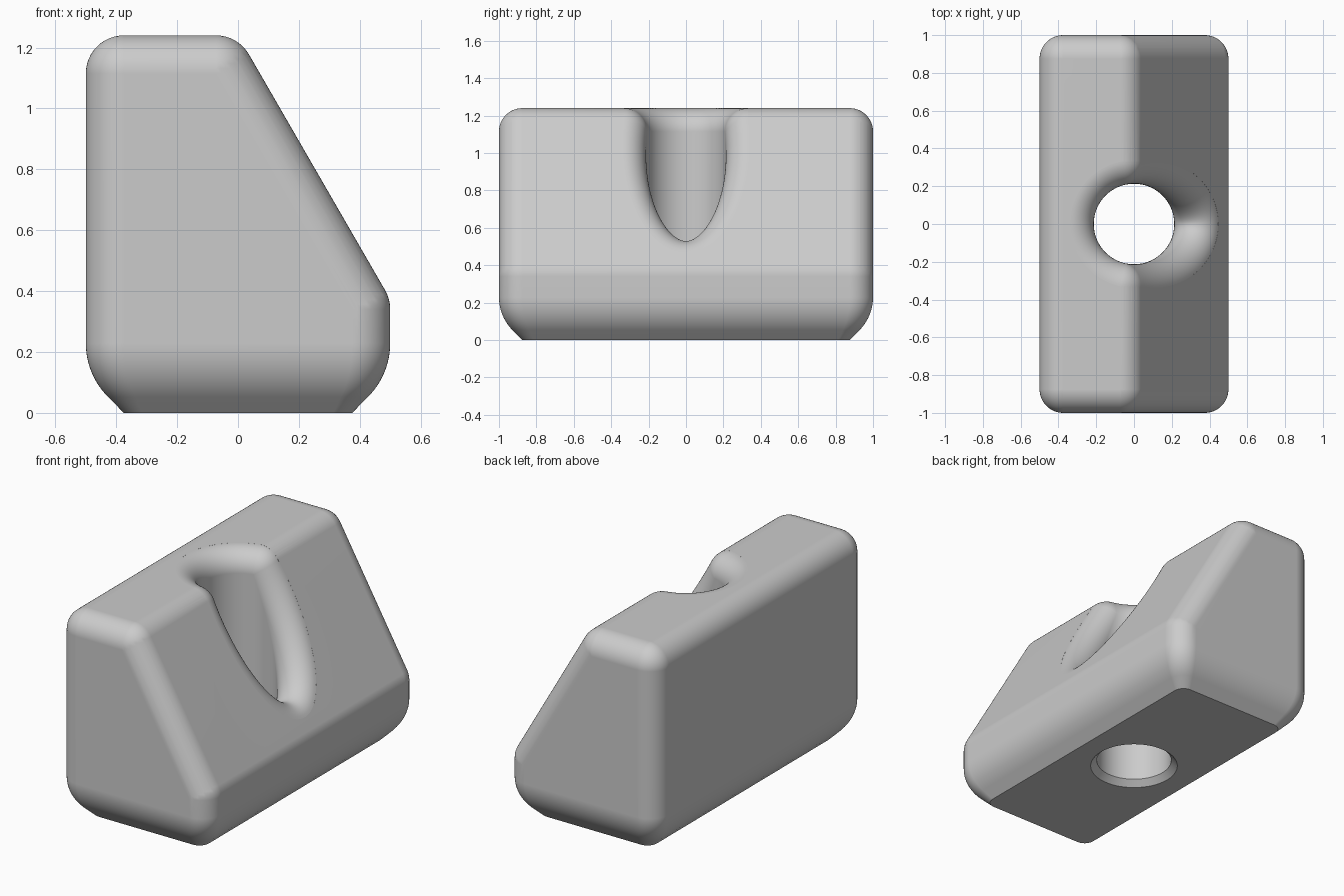
import bpy, bmesh
from math import sin, cos, acos, pi, radians
from mathutils import Vector

cube = bpy.data.objects.get("Cube")
if cube:
    bpy.data.objects.remove(cube, do_unlink=True)

R = 0.125                       # edge rounding radius
HX, HY, TOP = 0.5, 1.0, 1.24    # half width, half length, height
HOLE = 0.213                    # bore radius
UP = Vector((0, 0, 1))
SLOPE = Vector((cos(radians(30)), 0, 0.5))   # normal of the sloped face
SLOPE_D = SLOPE.z * TOP                      # slope plane passes through x = 0 at the top


def slope_height(x):
    """Height of the slope plane sunk by the rounding radius."""
    return (SLOPE_D - R - SLOPE.x * x) / SLOPE.z


def make_object(name, bm):
    mesh = bpy.data.meshes.new(name)
    bm.to_mesh(mesh)
    bm.free()
    obj = bpy.data.objects.new(name, mesh)
    bpy.context.collection.objects.link(obj)
    return obj


grey = bpy.data.materials.new("plain_grey")
grey.use_nodes = True
colour = (0.6, 0.6, 0.6, 1)
grey.diffuse_color = colour
grey.node_tree.nodes["Principled BSDF"].inputs["Base Color"].default_value = colour

# Wedge body: hull of corner balls and rounded bottom outlines
kink_x = (SLOPE_D - R - SLOPE.z * (TOP - R)) / SLOPE.x
bm = bmesh.new()
corners = [(R - HX, TOP - R), (kink_x, TOP - R), (HX - R, slope_height(HX - R))]
for x, z in corners:
    for side in (-1, 1):
        ball = bmesh.ops.create_uvsphere(bm, u_segments=48, v_segments=24, radius=R)
        bmesh.ops.translate(bm, verts=ball["verts"], vec=(x, side * (HY - R), z))

BOTTOM_R = 0.25
rings = []
for i in range(13):
    a = radians(45) * i / 12
    rings.append((BOTTOM_R * (1 - cos(a)), 0.229 - BOTTOM_R * sin(a)))
rings.append((R, 0))
for inset, z in rings:
    r = R - inset / 2
    for sx in (-1, 1):
        for sy in (-1, 1):
            for i in range(13):
                a = pi / 2 * i / 12
                bm.verts.new((sx * (HX - inset - r + r * cos(a)),
                              sy * (HY - inset - r + r * sin(a)), z))
hull = bmesh.ops.convex_hull(bm, input=bm.verts)
loose = set(hull["geom_interior"]) | set(hull["geom_unused"])
bmesh.ops.delete(bm, geom=[g for g in loose if isinstance(g, bmesh.types.BMVert)], context='VERTS')
bmesh.ops.delete(bm, geom=[v for v in bm.verts if not v.link_faces], context='VERTS')
bmesh.ops.remove_doubles(bm, verts=bm.verts, dist=0.0005)
bmesh.ops.dissolve_limit(bm, angle_limit=radians(0.3), verts=bm.verts, edges=bm.edges)
bmesh.ops.recalc_face_normals(bm, faces=bm.faces)
body = make_object("wedge_body", bm)
body.data.materials.append(grey)

# Bore cutter: chamfered bottom, straight wall and a rolled rim over both upper faces
path_r = HOLE + R
kink = acos(kink_x / path_r)
columns = []
for i in range(65):
    columns.append((-kink + 2 * kink * i / 64, SLOPE))
for i in range(1, 12):
    columns.append((kink, SLOPE.slerp(UP, i / 12)))
for i in range(49):
    columns.append((kink + (2 * pi - 2 * kink) * i / 48, UP))
for i in range(1, 12):
    columns.append((-kink, UP.slerp(SLOPE, i / 12)))

CHAMFER = 0.035
bm = bmesh.new()
grid = []
for angle, normal in columns:
    out = Vector((cos(angle), sin(angle), 0))
    centre = out * path_r
    centre.z = min(TOP - R, slope_height(centre.x))
    points = [out * (HOLE + CHAMFER + 0.1) - UP * 0.1, out * HOLE + UP * CHAMFER]
    rim = R - 0.0004
    points += [centre + (-out).slerp(normal, i / 20) * rim for i in range(21)]
    points.append(centre + normal * (R + 0.3))
    grid.append([bm.verts.new(p) for p in points])
for a, b in zip(grid, grid[1:] + grid[:1]):
    for i in range(len(a) - 1):
        bm.faces.new((a[i], b[i], b[i + 1], a[i + 1]))
for row, tip in ((0, (0, 0, -0.1)), (-1, (0.3, 0, 2.2))):
    apex = bm.verts.new(tip)
    for a, b in zip(grid, grid[1:] + grid[:1]):
        bm.faces.new((a[row], b[row], apex))
bmesh.ops.remove_doubles(bm, verts=bm.verts, dist=0.00001)
bmesh.ops.recalc_face_normals(bm, faces=bm.faces)
cutter = make_object("bore_cutter", bm)
cutter.data.materials.append(grey)
cutter.hide_render = True

# Cut the bore and smooth the rounded surfaces
cut = body.modifiers.new("bore", 'BOOLEAN')
cut.operation = 'DIFFERENCE'
cut.solver = 'EXACT'
cut.object = cutter
bpy.ops.object.select_all(action='DESELECT')
body.select_set(True)
bpy.context.view_layer.objects.active = body
bpy.ops.object.modifier_apply(modifier=cut.name)
bpy.data.objects.remove(cutter, do_unlink=True)
bpy.ops.object.shade_smooth_by_angle(angle=radians(30))
weighted = body.modifiers.new("clean_shading", 'WEIGHTED_NORMAL')
weighted.keep_sharp = True
